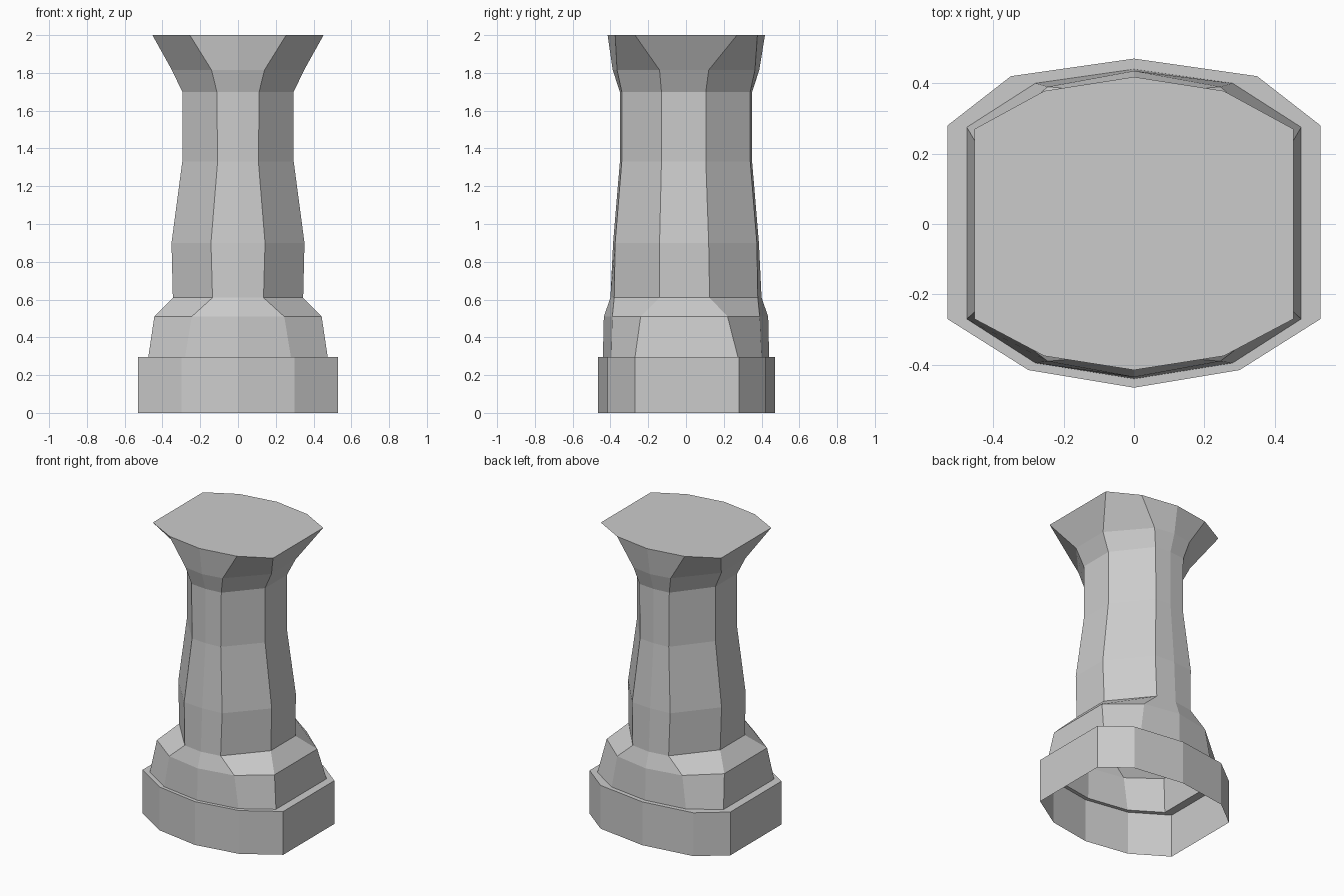
import bpy, bmesh

if "Cube" in bpy.data.objects:
    bpy.data.objects.remove(bpy.data.objects["Cube"])


def ring(bm, z, side, diag_back, diag_front, mid):
    """Ten-sided ring: side=(x, y_back, y_front), diagonals=(x, y), mid=(y_back, y_front)."""
    x, yb, yf = side
    bx, by = diag_back
    fx, fy = diag_front
    pts = [(x, yf), (x, yb), (bx, by), (0, mid[0]), (-bx, by),
           (-x, yb), (-x, yf), (-fx, fy), (0, mid[1]), (fx, fy)]
    return [bm.verts.new((px, py, z)) for px, py in pts]


def loft(name, sections, cap_top=False):
    bm = bmesh.new()
    rings = [ring(bm, *s) for s in sections]
    for a, b in zip(rings, rings[1:]):
        for i in range(10):
            j = (i + 1) % 10
            bm.faces.new((a[i], a[j], b[j], b[i]))
    if cap_top:
        bm.faces.new(rings[-1])
    mesh = bpy.data.meshes.new(name)
    bm.to_mesh(mesh)
    bm.free()
    obj = bpy.data.objects.new(name, mesh)
    bpy.context.collection.objects.link(obj)
    return obj


# Joining sections shared by neighbouring parts
foot_top = (0.295, (0.475, 0.275, -0.27), (0.28, 0.40), (0.28, -0.395), (0.44, -0.44))
shaft_bottom = (0.61, (0.345, 0.125, -0.14), (0.135, 0.38), (0.135, -0.38), (0.40, -0.40))
shaft_top = (1.70, (0.295, 0.105, -0.13), (0.112, 0.34), (0.112, -0.34), (0.35, -0.35))

# Hollow plinth with a narrow ledge on top
plinth = ((0.53, 0.28, -0.27), (0.35, 0.42), (0.30, -0.415), (0.47, -0.465))
loft("plinth", [(0.0, *plinth), (0.295, *plinth), foot_top])

# Sloped collar narrowing to the shaft
loft("collar", [
    foot_top,
    (0.51, (0.443, 0.22, -0.24), (0.245, 0.39), (0.245, -0.39), (0.435, -0.435)),
    shaft_bottom])

# Tapered shaft
loft("shaft", [
    shaft_bottom,
    (0.90, (0.352, 0.12, -0.14), (0.143, 0.375), (0.143, -0.375), (0.386, -0.386)),
    (1.33, (0.295, 0.105, -0.13), (0.108, 0.34), (0.108, -0.34), (0.35, -0.35)),
    shaft_top])

# Flared head with a flat top
loft("head", [
    shaft_top,
    (1.815, (0.35, 0.12, -0.14), (0.14, 0.365), (0.14, -0.365), (0.388, -0.388)),
    (2.0, (0.453, 0.27, -0.27), (0.255, 0.378), (0.255, -0.375), (0.418, -0.415))],
    cap_top=True)
